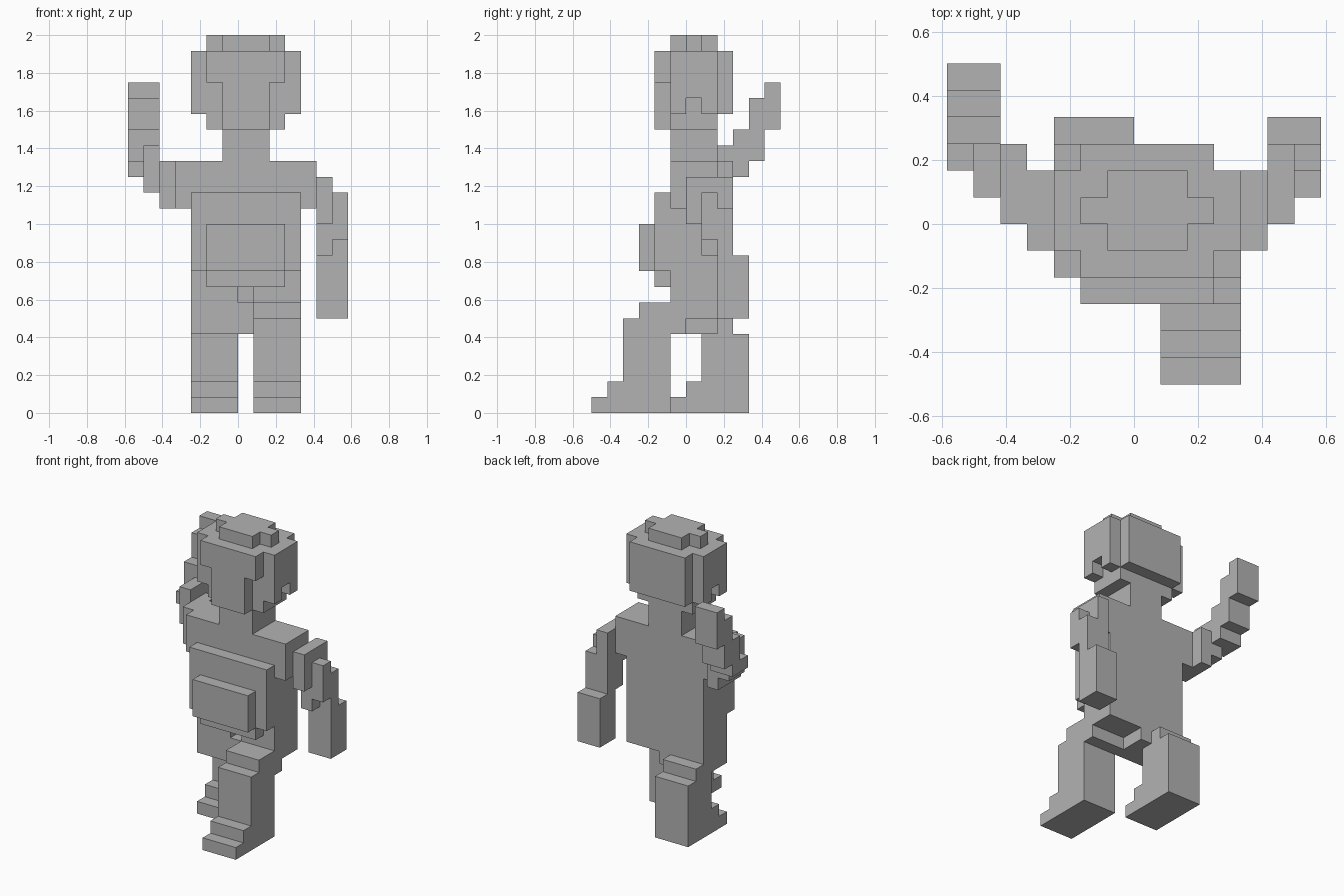
import bpy, bmesh
from mathutils import Vector

UNIT = 1 / 12  # edge of one block

cube = bpy.data.objects.get("Cube")
if cube:
    bpy.data.objects.remove(cube, do_unlink=True)

grey = bpy.data.materials.new("plain_grey")
grey.use_nodes = True
colour = (0.45, 0.45, 0.45, 1)
grey.diffuse_color = colour
for node in grey.node_tree.nodes:
    if node.type == 'BSDF_PRINCIPLED':
        node.inputs["Base Color"].default_value = colour


def cells(box):
    """All block cells inside a box given as x, y and z ranges."""
    (x0, x1), (y0, y1), (z0, z1) = box
    return {(x, y, z) for x in range(x0, x1) for y in range(y0, y1) for z in range(z0, z1)}


def block_part(name, boxes, holes=()):
    """Join boxes into one outer skin of flat faces."""
    solid = set().union(*map(cells, boxes))
    for hole in holes:
        solid -= cells(hole)
    bm = bmesh.new()
    for cell in solid:
        for axis in range(3):
            for side in (0, 1):
                beside = list(cell)
                beside[axis] += 2 * side - 1
                if tuple(beside) in solid:
                    continue
                u, v = (axis + 1) % 3, (axis + 2) % 3
                ring = []
                for du, dv in ((0, 0), (1, 0), (1, 1), (0, 1)):
                    p = Vector(cell)
                    p[axis] += side
                    p[u] += du
                    p[v] += dv
                    ring.append(bm.verts.new(p * UNIT))
                bm.faces.new(ring if side else ring[::-1])
    bmesh.ops.remove_doubles(bm, verts=bm.verts, dist=UNIT / 100)
    bmesh.ops.dissolve_limit(bm, angle_limit=0.01, verts=bm.verts, edges=bm.edges)
    mesh = bpy.data.meshes.new(name)
    bm.to_mesh(mesh)
    bm.free()
    mesh.materials.append(grey)
    bpy.context.collection.objects.link(bpy.data.objects.new(name, mesh))


# Head: rounded core, T-shaped face, cheeks with ear notches, crown
block_part("head", [
    ((-2, 3), (-1, 2), (18, 23)),
    ((-3, 4), (-1, 2), (19, 23)),
    ((-2, 3), (2, 3), (19, 23)),
    ((-2, 3), (-2, -1), (21, 23)),
    ((-1, 2), (-2, -1), (18, 21)),
    ((-1, 2), (-1, 2), (23, 24)),
    ((-2, 3), (0, 1), (23, 24)),
], holes=[((x, x + 1), (0, 1), (19, 20)) for x in (-3, 3)])

# Torso with neck, shoulders, chest plate, pouch and crotch
block_part("torso", [
    ((-1, 2), (-1, 2), (16, 18)),
    ((-4, 5), (-1, 2), (13, 16)),
    ((-3, 4), (-1, 2), (6, 13)),
    ((-3, 1), (-1, 2), (5, 6)),
    ((-3, 4), (-2, -1), (9, 14)),
    ((-2, 3), (-2, -1), (8, 9)),
    ((-2, 3), (-3, -2), (9, 12)),
], holes=[((0, 1), (-1, 0), (7, 8))])

# Left arm hanging, swung back
block_part("left_arm", [
    ((5, 6), (0, 3), (12, 15)),
    ((5, 6), (1, 3), (10, 12)),
    ((6, 7), (1, 2), (11, 14)),
    ((6, 7), (2, 3), (10, 13)),
    ((5, 7), (2, 4), (6, 10)),
])

# Right arm raised behind
block_part("right_arm", [
    ((-5, -4), (0, 3), (13, 16)),
    ((-6, -5), (1, 3), (14, 17)),
    ((-7, -6), (2, 3), (15, 16)),
    ((-7, -5), (3, 4), (15, 18)),
    ((-7, -5), (4, 5), (16, 20)),
    ((-7, -5), (5, 6), (18, 21)),
])

# Left leg stepping forward
block_part("left_leg", [
    ((1, 4), (-6, -1), (0, 1)),
    ((1, 4), (-5, -1), (1, 2)),
    ((1, 4), (-4, -1), (2, 6)),
    ((1, 4), (-1, 0), (5, 6)),
    ((1, 4), (-3, -1), (6, 7)),
])

# Right leg trailing behind
block_part("right_leg", [
    ((-3, 0), (-1, 4), (0, 1)),
    ((-3, 0), (0, 4), (1, 2)),
    ((-3, 0), (1, 4), (2, 5)),
    ((-3, 0), (2, 3), (5, 6)),
])
